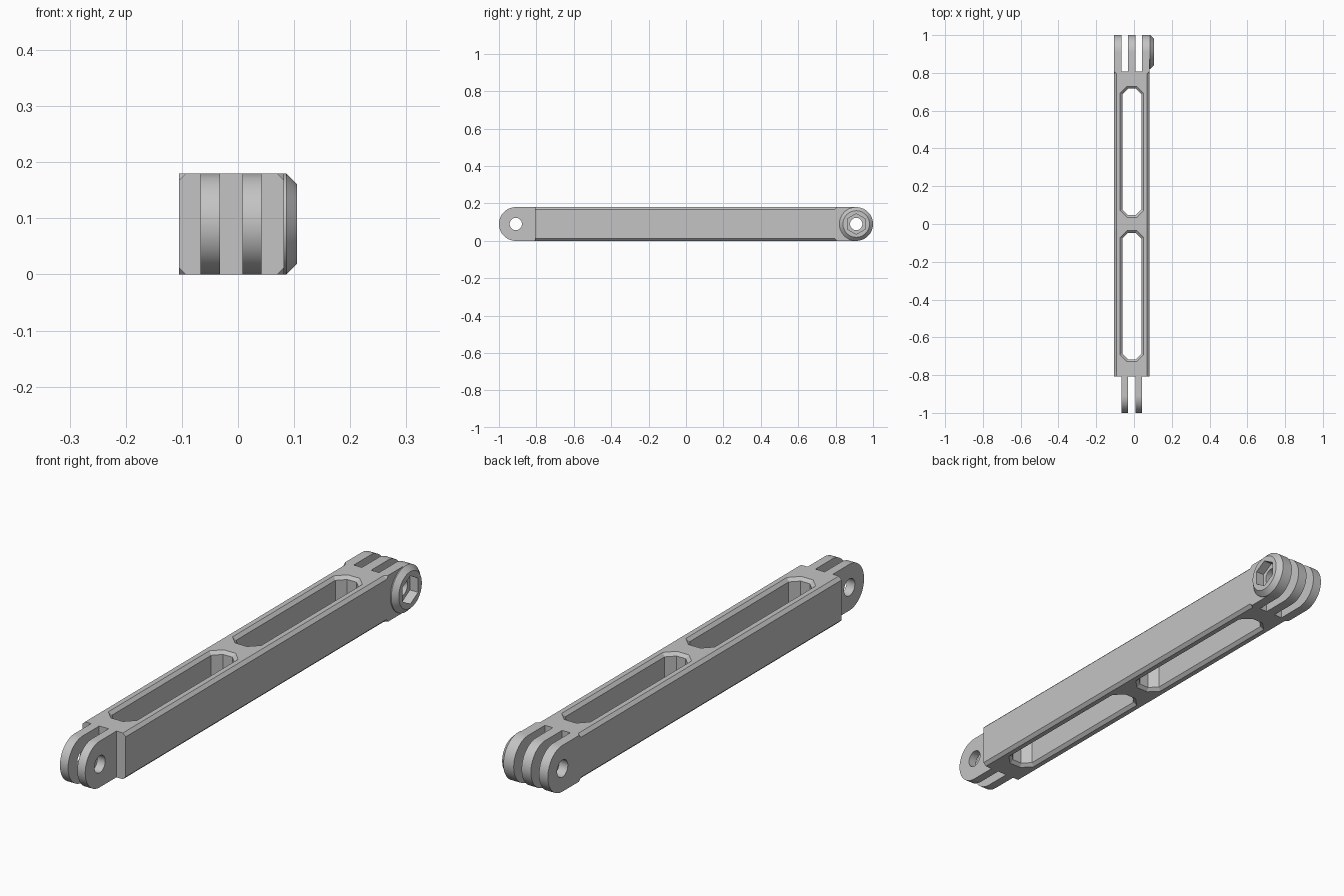
import bpy, bmesh, math

cube = bpy.data.objects.get("Cube")
if cube:
    bpy.data.objects.remove(cube, do_unlink=True)

grey = bpy.data.materials.new("light grey plastic")
grey.use_nodes = True
colour = (0.55, 0.55, 0.55, 1)
grey.diffuse_color = colour
grey.node_tree.nodes["Principled BSDF"].inputs["Base Color"].default_value = colour

LEFT, RIGHT, HEIGHT = 0.082, -0.105, 0.18
MID_X, MID_Z = (LEFT + RIGHT) / 2, HEIGHT / 2
HALF_W = (LEFT - RIGHT) / 2
END, PIVOT, RADIUS, HOLE = 0.808, 0.91, HEIGHT / 2, 0.033


def loft(name, sections):
    """Solid joining equal-sized rings of points, capped at both ends."""
    bm = bmesh.new()
    rings = [[bm.verts.new(p) for p in s] for s in sections]
    n = len(rings[0])
    for a, b in zip(rings, rings[1:]):
        for i in range(n):
            j = (i + 1) % n
            bm.faces.new((a[i], a[j], b[j], b[i]))
    bm.faces.new(rings[0][::-1])
    bm.faces.new(rings[-1])
    bmesh.ops.recalc_face_normals(bm, faces=bm.faces)
    mesh = bpy.data.meshes.new(name)
    bm.to_mesh(mesh)
    bm.free()
    mesh.materials.append(grey)
    ob = bpy.data.objects.new(name, mesh)
    bpy.context.collection.objects.link(ob)
    return ob


def octagon(hw, hh, c):
    """Rectangle with its corners cut by c."""
    return [(hw, c - hh), (hw, hh - c), (hw - c, hh), (c - hw, hh),
            (-hw, hh - c), (-hw, c - hh), (c - hw, -hh), (hw - c, -hh)]


def disc(x, y, r, n=64):
    """Ring of points around an axis along x, with a point at the top."""
    return [(x, y + r * math.sin(2 * math.pi * i / n),
             MID_Z + r * math.cos(2 * math.pi * i / n)) for i in range(n)]


def cut(ob, cutters):
    """Subtract the cutters and keep the finished mesh."""
    for c in cutters:
        m = ob.modifiers.new("cut", "BOOLEAN")
        m.operation, m.solver, m.object = "DIFFERENCE", "EXACT", c
    bpy.context.view_layer.update()
    done = ob.evaluated_get(bpy.context.evaluated_depsgraph_get())
    mesh = bpy.data.meshes.new_from_object(done)
    ob.modifiers.clear()
    ob.data = mesh
    for c in cutters:
        bpy.data.objects.remove(c, do_unlink=True)


def smooth(ob):
    bpy.ops.object.select_all(action="DESELECT")
    ob.select_set(True)
    bpy.context.view_layer.objects.active = ob
    bpy.ops.object.shade_smooth_by_angle(angle=math.radians(25))


def bore(y):
    return loft("bore_cutter", [disc(-0.3, y, HOLE), disc(0.3, y, HOLE)])


def prong(name, x0, x1, side):
    """Flat finger with a rounded end, on the front (-1) or back (+1)."""
    arc = [(side * (PIVOT + RADIUS * math.cos(t)), MID_Z + RADIUS * math.sin(t))
           for t in (math.pi * (i / 32 - 0.5) for i in range(33))]
    outline = [(side * END, 0)] + arc + [(side * END, HEIGHT)]
    return loft(name, [[(x, y, z) for y, z in outline] for x in (x0, x1)])


# Long beam: chamfered edges that run out into the square back end
beam = loft("beam", [
    [(MID_X + x, y, MID_Z + z) for x, z in octagon(HALF_W, MID_Z, c)]
    for y, c in ((-END, 0.012), (END - 0.012, 0.012), (END, 0.0002))])

# Two windows through the beam, with chamfered rims above and below
windows = []
for y in (-0.382, 0.382):
    windows.append(loft("window_cutter", [
        [(MID_X + px, y + py, z) for px, py in octagon(0.05 + g, 0.335 + g, 0.03 + g / 2)]
        for z, g in ((-0.01, 0.022), (0.012, 0), (HEIGHT - 0.012, 0), (HEIGHT + 0.01, 0.022))]))
cut(beam, windows)

# Two front fingers
for name, x0, x1 in (("front_right_prong", -0.067, -0.032),
                     ("front_left_prong", 0.008, 0.042)):
    ob = prong(name, x0, x1, -1)
    cut(ob, [bore(-PIVOT)])
    smooth(ob)

# Three back fingers, the left one carrying the nut boss and its hexagonal pocket
boss = loft("nut_boss", [disc(LEFT, PIVOT, RADIUS), disc(0.086, PIVOT, RADIUS),
                         disc(0.105, PIVOT, 0.071)])
backs = [prong("back_right_prong", RIGHT, -0.067, 1),
         prong("back_middle_prong", -0.032, 0.008, 1),
         prong("back_left_prong", 0.042, LEFT, 1), boss]
for ob in backs:
    cutters = [bore(PIVOT)]
    if ob in backs[2:]:
        cutters.append(loft("nut_cutter", [disc(0.07, PIVOT, 0.055, 6),
                                           disc(0.15, PIVOT, 0.055, 6)]))
    cut(ob, cutters)
    smooth(ob)
